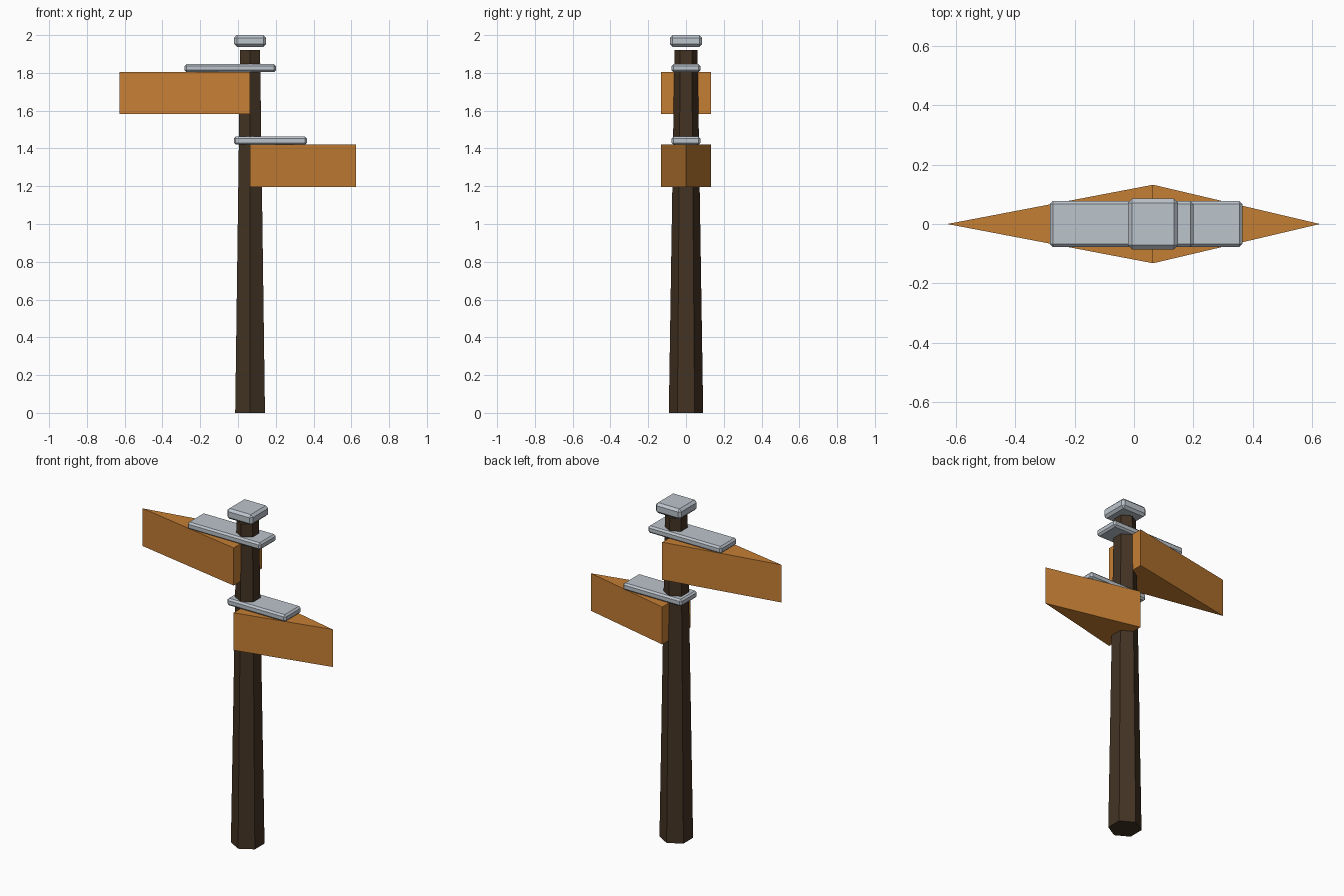
import bpy, bmesh, math

if "Cube" in bpy.data.objects:
    bpy.data.objects.remove(bpy.data.objects["Cube"])

AXIS = 0.064  # x of the post centre


def material(name, rgb):
    m = bpy.data.materials.new(name)
    m.diffuse_color = (*rgb, 1)
    m.use_nodes = True
    m.node_tree.nodes["Principled BSDF"].inputs["Base Color"].default_value = m.diffuse_color
    return m


wood = material("orange wood", (0.56, 0.21, 0.034))
bark = material("dark brown wood", (0.056, 0.033, 0.017))
metal = material("pale grey", (0.50, 0.55, 0.60))


def add_object(name, bm, mat):
    bmesh.ops.recalc_face_normals(bm, faces=bm.faces)
    mesh = bpy.data.meshes.new(name)
    bm.to_mesh(mesh)
    bm.free()
    mesh.materials.append(mat)
    obj = bpy.data.objects.new(name, mesh)
    bpy.context.collection.objects.link(obj)
    return obj


def slab(name, x0, x1, half_y, z0, z1, bevel):
    bm = bmesh.new()
    bmesh.ops.create_cube(bm, size=1)
    for v in bm.verts:
        v.co.x = x1 if v.co.x > 0 else x0
        v.co.y = half_y if v.co.y > 0 else -half_y
        v.co.z = z1 if v.co.z > 0 else z0
    bmesh.ops.bevel(bm, geom=bm.edges[:], offset=bevel, segments=1, affect='EDGES')
    return add_object(name, bm, metal)


def arrow_board(name, tip_x, z0, z1):
    bm = bmesh.new()
    base = bm.faces.new([bm.verts.new(p) for p in
                         ((AXIS, -0.132, z0), (AXIS, 0.132, z0), (tip_x, 0, z0))])
    ext = bmesh.ops.extrude_face_region(bm, geom=[base])
    for v in ext["geom"]:
        if isinstance(v, bmesh.types.BMVert):
            v.co.z = z1
    return add_object(name, bm, wood)


# Tapered six-sided post, corners towards front and back
bm = bmesh.new()
rings = []
for z, r in ((0, 0.091), (1.922, 0.061)):
    rings.append([bm.verts.new((AXIS + r * math.sin(i * math.pi / 3),
                                r * math.cos(i * math.pi / 3), z)) for i in range(6)])
for ring in rings:
    bm.faces.new(ring)
for i in range(6):
    j = (i + 1) % 6
    bm.faces.new((rings[0][i], rings[0][j], rings[1][j], rings[1][i]))
add_object("post", bm, bark)

# Pointed boards
arrow_board("upper_board", -0.628, 1.582, 1.806)
arrow_board("lower_board", 0.625, 1.197, 1.42)

# Chamfered plates on the boards, and the cap floating just above the post
slab("upper_plate", -0.283, 0.2, 0.077, 1.804, 1.846, 0.01)
slab("lower_plate", -0.022, 0.365, 0.077, 1.42, 1.462, 0.01)
slab("post_cap", -0.02, 0.148, 0.085, 1.938, 2.0, 0.014)
